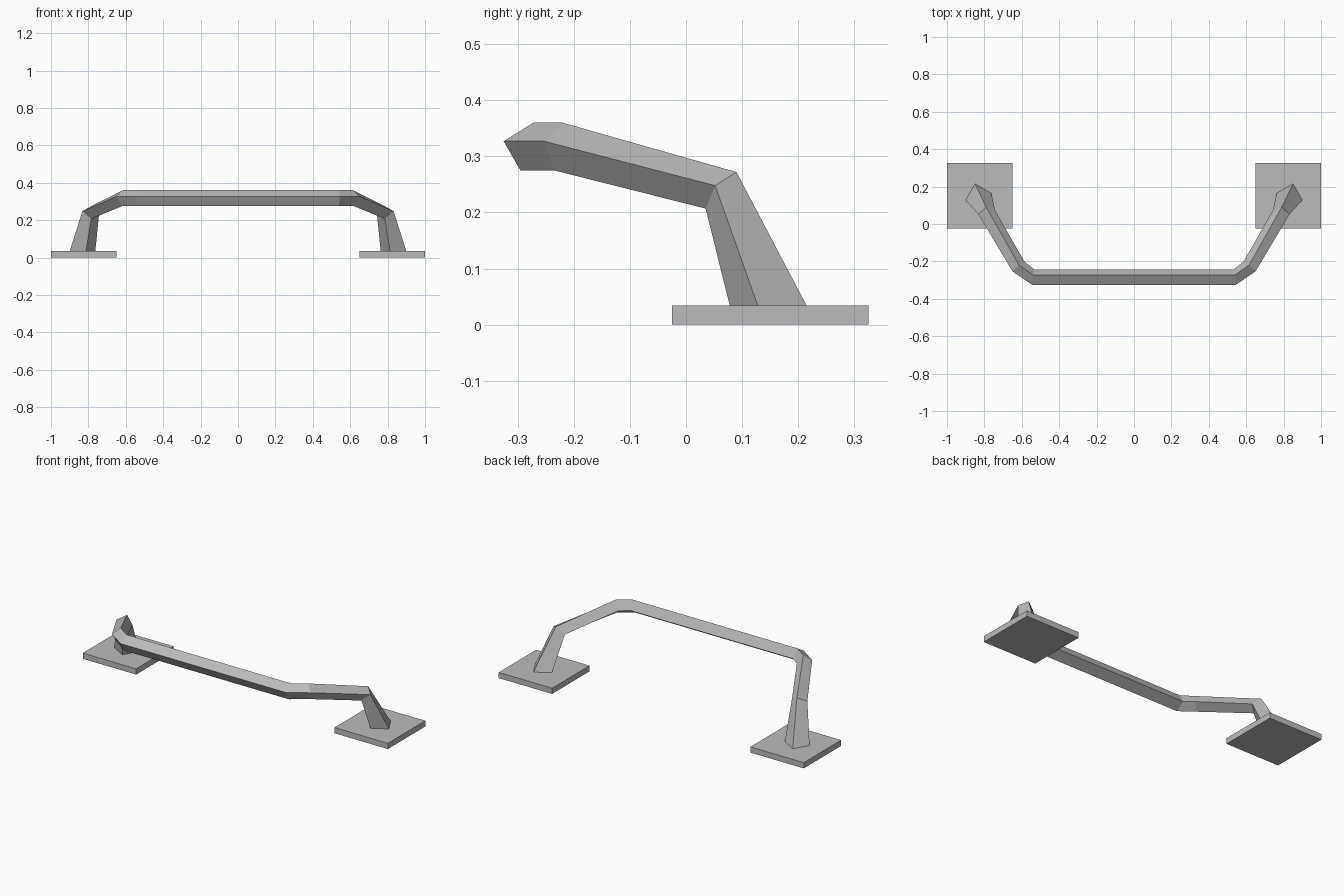
import bpy, bmesh
from mathutils import Vector

cube = bpy.data.objects.get("Cube")
if cube:
    bpy.data.objects.remove(cube)

# Single grey finish
grey = bpy.data.materials.new("grey_metal")
grey.use_nodes = True
colour = (0.5, 0.5, 0.5, 1)
grey.diffuse_color = colour
grey.node_tree.nodes["Principled BSDF"].inputs["Base Color"].default_value = colour


def add_object(name, bm):
    bmesh.ops.recalc_face_normals(bm, faces=bm.faces)
    mesh = bpy.data.meshes.new(name)
    bm.to_mesh(mesh)
    bm.free()
    mesh.materials.append(grey)
    obj = bpy.data.objects.new(name, mesh)
    bpy.context.collection.objects.link(obj)
    return obj


# Square grip sections from the middle to one foot: outer, top and bottom corners
sections = [
    ((0, -0.325, 0.327), (0, -0.272, 0.36), (0, -0.295, 0.275)),
    ((0.545, -0.325, 0.327), (0.54, -0.272, 0.36), (0.54, -0.295, 0.275)),
    ((0.65, -0.253, 0.327), (0.615, -0.22, 0.36), (0.62, -0.235, 0.275)),
    ((0.832, 0.052, 0.248), (0.79, 0.09, 0.272), (0.785, 0.035, 0.207)),
    ((0.9, 0.128, 0.034), (0.85, 0.215, 0.034), (0.813, 0.078, 0.034)),
]

# Grip: loft the sections, the inner corner completes each parallelogram
bm = bmesh.new()
rings = []
for section in sections:
    outer, top, bottom = map(Vector, section)
    inner = top + bottom - outer
    rings.append([bm.verts.new(p) for p in (outer, top, inner, bottom)])
for a, b in zip(rings, rings[1:]):
    for i in range(4):
        j = (i + 1) % 4
        bm.faces.new((a[i], a[j], b[j], b[i]))
bm.faces.new(rings[-1])
grip = add_object("grip_bar", bm)
mirror = grip.modifiers.new("Mirror", 'MIRROR')
mirror.use_clip = True

# Square mounting plates
for side, name in ((1, "left"), (-1, "right")):
    bm = bmesh.new()
    bmesh.ops.create_cube(bm, size=1)
    bmesh.ops.scale(bm, vec=(0.35, 0.35, 0.034), verts=bm.verts)
    bmesh.ops.translate(bm, vec=(side * 0.825, 0.15, 0.017), verts=bm.verts)
    add_object(name + "_mounting_plate", bm)
